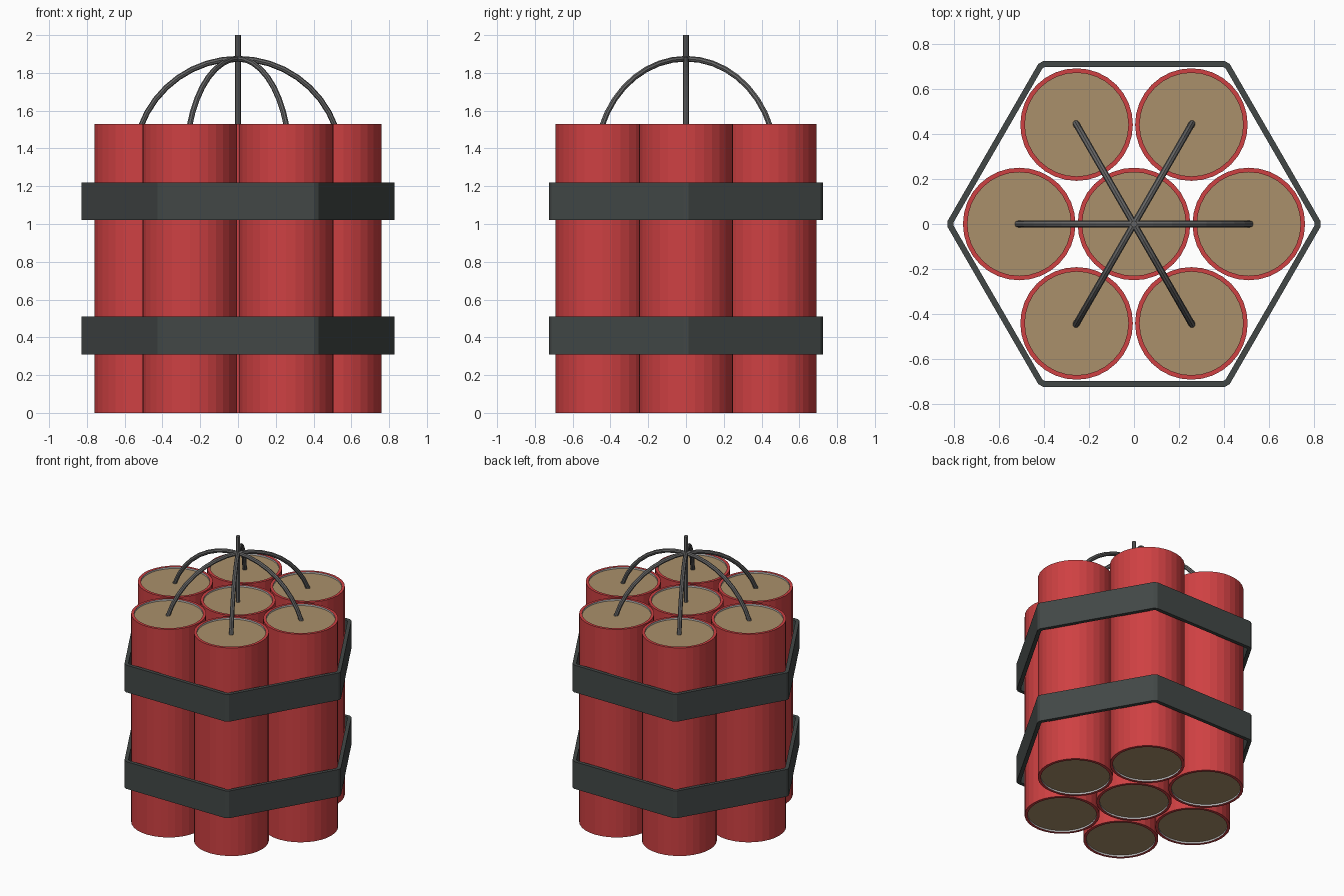
import bpy, bmesh
from math import sin, cos, pi, sqrt, asin, radians

if "Cube" in bpy.data.objects:
    bpy.data.objects.remove(bpy.data.objects["Cube"])

def material(name, rgb):
    m = bpy.data.materials.new(name)
    m.diffuse_color = (*rgb, 1)
    m.use_nodes = True
    m.node_tree.nodes["Principled BSDF"].inputs["Base Color"].default_value = m.diffuse_color
    return m

RED = material("red_paper", (0.62, 0.052, 0.055))
TAN = material("tan_filling", (0.40, 0.28, 0.145))
LIP = material("pale_lip", (0.6, 0.6, 0.6))
DARK = material("dark_strap", (0.055, 0.064, 0.062))
GREY = material("grey_fuse", (0.13, 0.13, 0.13))

def finish(name, bm, mats, loc=(0, 0, 0)):
    bmesh.ops.recalc_face_normals(bm, faces=bm.faces)
    me = bpy.data.meshes.new(name)
    bm.to_mesh(me)
    bm.free()
    for m in mats:
        me.materials.append(m)
    ob = bpy.data.objects.new(name, me)
    ob.location = loc
    bpy.context.collection.objects.link(ob)
    return ob

def loft(bm, rings, closed=False, mats=None):
    """Skin a list of vertex rings; cap the ends unless the loft is closed."""
    n = len(rings[0])
    vs = [[bm.verts.new(p) for p in r] for r in rings]
    for k in range(len(vs) if closed else len(vs) - 1):
        a, b = vs[k], vs[(k + 1) % len(vs)]
        for i in range(n):
            j = (i + 1) % n
            f = bm.faces.new((a[i], a[j], b[j], b[i]))
            f.material_index = mats[k] if mats else 0
    if not closed:
        for r in (vs[0], vs[-1]):
            bm.faces.new(r).material_index = 1 if mats else 0

def circle(r, z, n=32):
    return [(r * cos(2 * pi * i / n), r * sin(2 * pi * i / n), z) for i in range(n)]

H, R, RI, DIP, GAP = 1.53, 0.25, 0.23, 0.012, 0.51

# Sticks: red tubes with slightly recessed tan ends
def stick(name, x, y):
    bm = bmesh.new()
    profile = [(RI, DIP), (RI, 0), (R, 0), (R, H), (RI, H), (RI, H - DIP)]
    loft(bm, [circle(r, z) for r, z in profile], mats=[2, 0, 0, 0, 2])
    finish(name, bm, [RED, TAN, LIP], (x, y, 0))

stick("centre_stick", 0, 0)
for k in range(6):
    stick(f"outer_stick_{k + 1}", GAP * cos(k * pi / 3), GAP * sin(k * pi / 3))

# Straps: hexagonal bands with narrow chamfered corners
def hexagon(apothem, cut, z):
    pts = []
    side = apothem / sqrt(3) - cut
    for k in range(6):
        a = radians(30 + 60 * k)
        for s in (-side, side):
            pts.append((apothem * cos(a) - s * sin(a), apothem * sin(a) + s * cos(a), z))
    return pts

for name, z in (("lower_strap", 0.31), ("upper_strap", 1.02)):
    bm = bmesh.new()
    loft(bm, [hexagon(0.724, 0.015, z), hexagon(0.724, 0.015, z + 0.2),
              hexagon(0.698, 0.008, z + 0.2), hexagon(0.698, 0.008, z)], closed=True)
    finish(name, bm, [DARK])

# Fuses: three crossing arches joining opposite sticks, and a central upright
FR, ARC_R, ARC_Z = 0.015, 0.549, 1.326
half = asin(GAP / ARC_R) + 0.03
STEPS = 16
for k in range(3):
    bm = bmesh.new()
    d = (cos(k * pi / 3), sin(k * pi / 3))
    rings = []
    for s in range(STEPS + 1):
        t = -half + 2 * half * s / STEPS
        ring = []
        for i in range(8):
            a = 2 * pi * i / 8
            rad, side = ARC_R + FR * cos(a), FR * sin(a)
            u = rad * sin(t)
            ring.append((u * d[0] - side * d[1], u * d[1] + side * d[0], ARC_Z + rad * cos(t)))
        rings.append(ring)
    loft(bm, rings)
    ob = finish(f"fuse_arch_{k + 1}", bm, [GREY])

bm = bmesh.new()
loft(bm, [circle(FR, H - DIP, 8), circle(FR, 2.0, 8)])
finish("centre_fuse", bm, [GREY])
